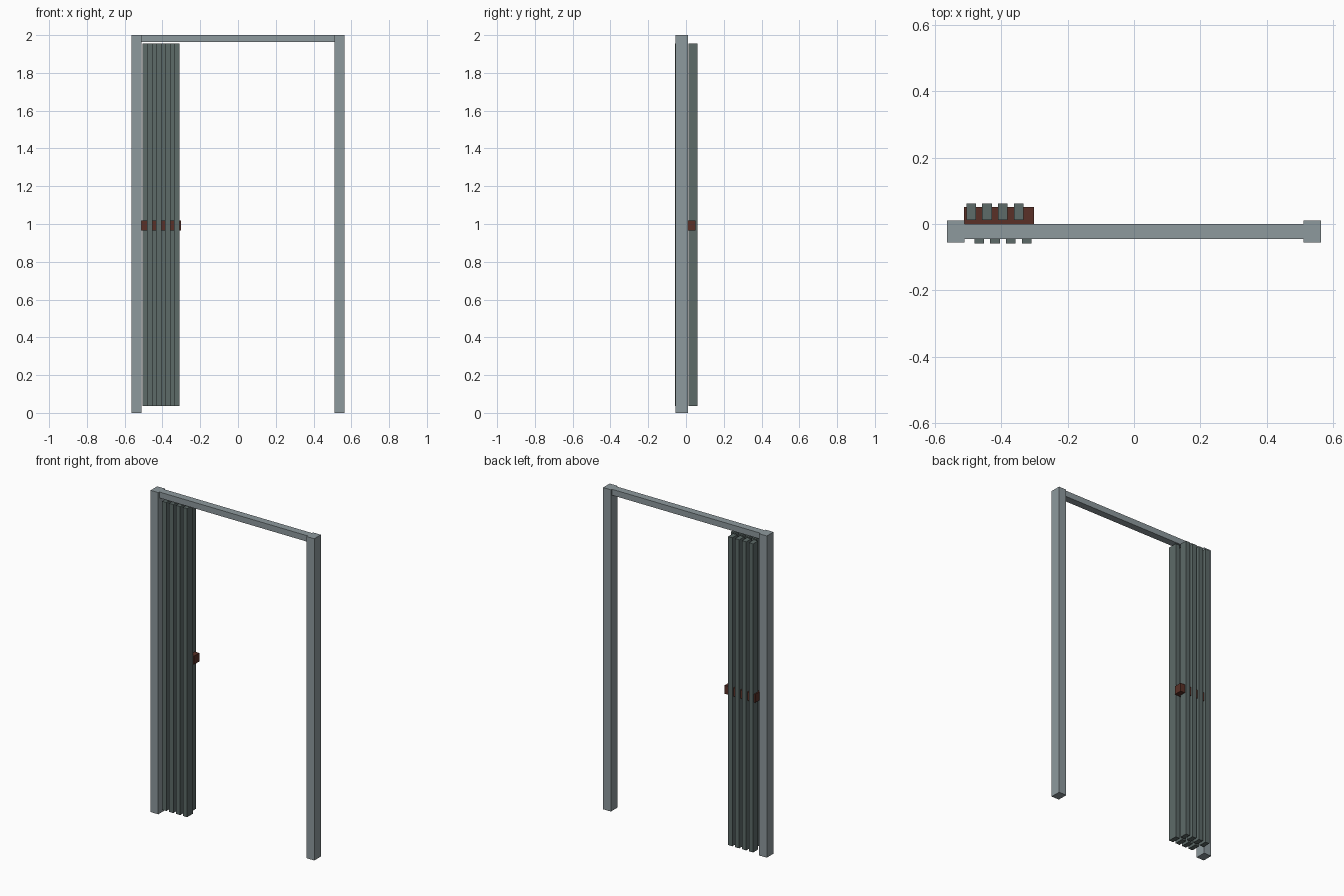
import bpy

cube = bpy.data.objects.get("Cube")
if cube:
    bpy.data.objects.remove(cube, do_unlink=True)


def material(name, rgb):
    mat = bpy.data.materials.new(name)
    mat.use_nodes = True
    mat.diffuse_color = (*rgb, 1)
    mat.node_tree.nodes["Principled BSDF"].inputs["Base Color"].default_value = (*rgb, 1)
    return mat


frame_grey = material("frame_grey", (0.27, 0.32, 0.34))
slat_grey = material("slat_grey", (0.11, 0.145, 0.14))
brown = material("handle_brown", (0.10, 0.03, 0.02))


def box(name, xs, ys, zs, mat):
    """Box between the given ranges on each axis."""
    ranges = (xs, ys, zs)
    bpy.ops.mesh.primitive_cube_add(size=1, location=[(a + b) / 2 for a, b in ranges])
    obj = bpy.context.object
    obj.name = name
    obj.scale = [b - a for a, b in ranges]
    bpy.ops.object.transform_apply(location=False, rotation=False, scale=True)
    obj.data.materials.append(mat)
    return obj


# Door frame
box("right_post", (-0.563, -0.51), (-0.055, 0.01), (0, 2), frame_grey)
box("left_post", (0.51, 0.563), (-0.055, 0.01), (0, 2), frame_grey)
box("top_rail", (-0.51, 0.51), (-0.045, 0), (1.963, 2), frame_grey)

# Folded door: staggered rows of slats
pitch = 0.0477
for i in range(4):
    x = -0.505 + i * pitch
    box(f"back_slat_{i + 1}", (x, x + 0.029), (0.012, 0.062), (0.037, 1.955), slat_grey)
    x += pitch / 2
    box(f"front_slat_{i + 1}", (x, x + 0.029), (-0.058, 0), (0.037, 1.955), slat_grey)

# Handle bar running through the folds
box("handle_bar", (-0.512, -0.302), (0, 0.051), (0.965, 1.018), brown)
